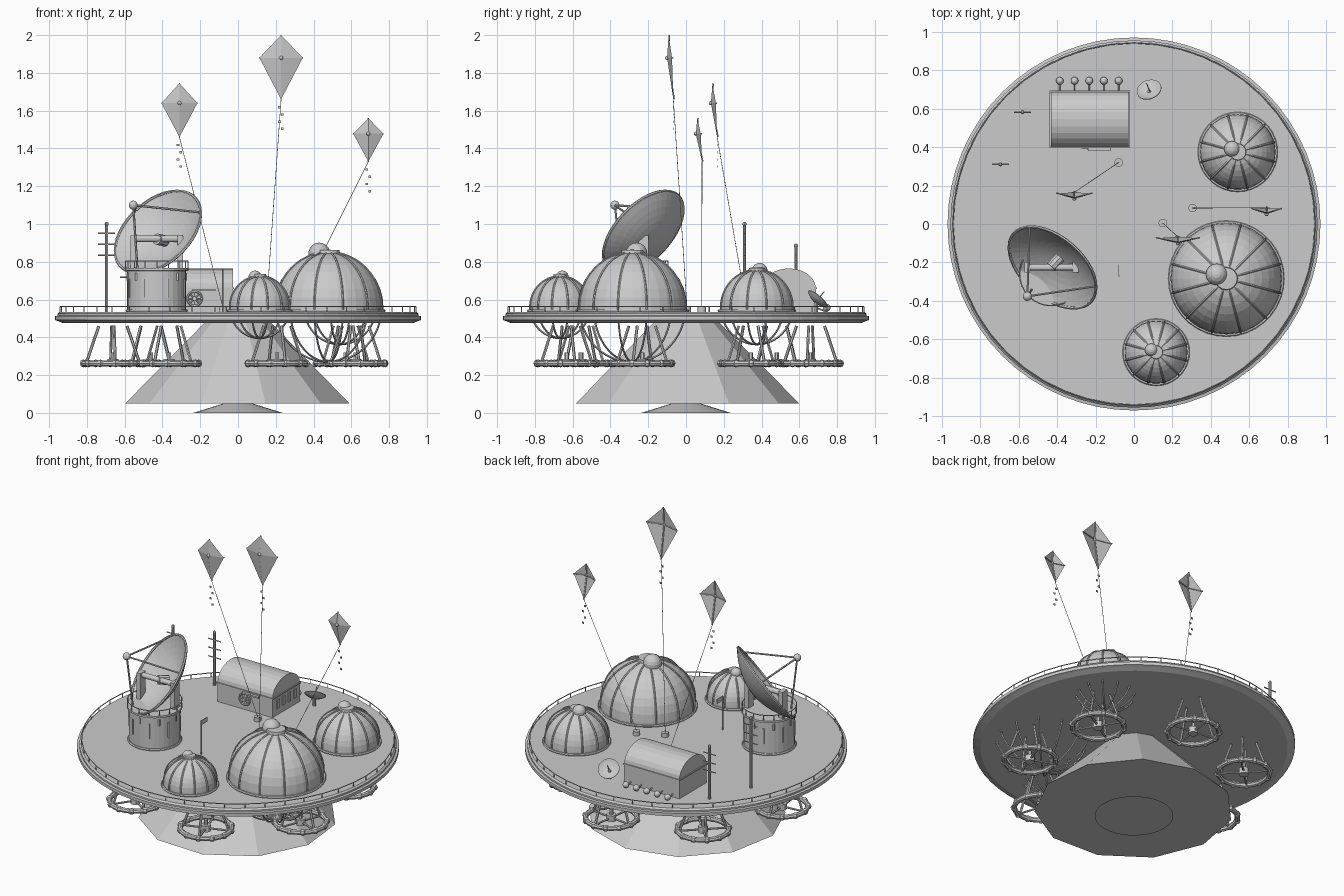
import bpy, bmesh, math
from math import sin, cos, pi, tau
from mathutils import Vector, Matrix

if "Cube" in bpy.data.objects:
    bpy.data.objects.remove(bpy.data.objects["Cube"])

GREY = bpy.data.materials.new("plain grey")
GREY.use_nodes = True
GREY.diffuse_color = (0.6, 0.6, 0.6, 1)
GREY.node_tree.nodes["Principled BSDF"].inputs["Base Color"].default_value = (0.6, 0.6, 0.6, 1)
DECK = 0.535


class Part:
    """Collects shapes into one named object."""

    def __init__(self, name):
        self.name, self.bm = name, bmesh.new()

    def rod(self, a, b, r, sides=6, r2=None):
        a, b = Vector(a), Vector(b)
        d = b - a
        m = Matrix.Translation((a + b) / 2) @ d.to_track_quat('Z', 'Y').to_matrix().to_4x4()
        bmesh.ops.create_cone(self.bm, cap_ends=True, segments=sides, radius1=r,
                              radius2=r if r2 is None else r2, depth=d.length, matrix=m)

    def box(self, loc, size):
        m = Matrix.Translation(loc) @ Matrix.Diagonal((*size, 1))
        bmesh.ops.create_cube(self.bm, size=1, matrix=m)

    def ball(self, loc, r, segs=14):
        bmesh.ops.create_uvsphere(self.bm, u_segments=segs, v_segments=segs // 2 + 1,
                                  radius=r, matrix=Matrix.Translation(loc))

    def lathe(self, profile, segs, m=Matrix(), phase=0.0):
        rings = []
        for r, z in profile:
            n = 1 if r == 0 else segs
            rings.append([self.bm.verts.new(m @ Vector((r * cos(phase + tau * i / segs),
                          r * sin(phase + tau * i / segs), z))) for i in range(n)])
        for lo, hi in zip(rings, rings[1:]):
            for i in range(segs):
                j = (i + 1) % segs
                f = [lo[i % len(lo)], lo[j % len(lo)], hi[j % len(hi)], hi[i % len(hi)]]
                self.bm.faces.new(list(dict.fromkeys(f)))

    def hoop(self, R, r, m=Matrix(), segs=32, sides=6):
        prof = [(R + r * cos(tau * k / sides), r * sin(tau * k / sides)) for k in range(sides)]
        self.lathe(prof + prof[:1], segs, m)

    def face(self, points):
        self.bm.faces.new([self.bm.verts.new(p) for p in points])

    def done(self):
        bmesh.ops.remove_doubles(self.bm, verts=self.bm.verts, dist=0.00005)
        bmesh.ops.recalc_face_normals(self.bm, faces=self.bm.faces)
        me = bpy.data.meshes.new(self.name)
        self.bm.to_mesh(me)
        self.bm.free()
        me.materials.append(GREY)
        bpy.context.collection.objects.link(bpy.data.objects.new(self.name, me))


def at(x, y, z=0.0):
    return Matrix.Translation((x, y, z))


def facing(loc, normal):
    return Matrix.Translation(loc) @ Vector(normal).to_track_quat('Z', 'Y').to_matrix().to_4x4()


# Platform, underside cone and foot
p = Part("platform")
p.lathe([(0, .475), (.925, .475), (.955, .487), (.97, .492), (.97, .512), (.955, .515),
         (.955, .525), (.945, DECK), (0, DECK)], 64)
p.done()
p = Part("lower_cone")
p.lathe([(0, .05), (.6, .05), (.165, .49), (0, .49)], 11, phase=math.radians(-10.5))
p.done()
p = Part("foot")
p.lathe([(0, 0), (.237, 0), (.06, .055), (0, .055)], 32)
p.done()

# Edge railing
p = Part("railing")
p.hoop(.942, .003, at(0, 0, .562), 48)
for i in range(48):
    x, y = .942 * cos(tau * i / 48), .942 * sin(tau * i / 48)
    p.rod((x, y, .53), (x, y, .562), .003)
p.done()

# Hanging thruster rings
for k in range(7):
    a = math.radians(31) + tau * k / 7
    cx, cy = .665 * cos(a), .665 * sin(a)
    p = Part(f"thruster_ring_{k + 1}")
    p.hoop(.155, .016, at(cx, cy, .262), 32, 8)
    p.lathe([(0, .245), (.03, .245), (.03, .285), (0, .285)], 12, at(cx, cy))
    p.rod((cx, cy, .28), (cx, cy, .32), .012)
    for i in range(12):
        u = Vector((cos(a + tau * i / 12), sin(a + tau * i / 12), 0))
        c = Vector((cx, cy, 0))
        p.ball(c + u * .158 + Vector((0, 0, .262)), .021, 6)
        if i % 3 == 0:
            p.rod(c + Vector((0, 0, .262)), c + u * .15 + Vector((0, 0, .262)), .007)
            p.rod(c + u * .14 + Vector((0, 0, .27)), c + u * .075 + Vector((0, 0, .46)), .008)
    p.done()

# Ribbed domes with cage ribs running on beneath the platform
for name, x, y, r, cap, off in (("large_dome", .48, -.284, .29, .057, (-.05, .022)),
                                ("front_dome", .115, -.667, .163, .034, (-.025, .012)),
                                ("rear_dome", .54, .375, .196, .042, (-.03, .015))):
    zc = .56
    p = Part(name)
    p.lathe([(r, DECK - .005)] + [(r * cos(pi / 2 * i / 9), zc + r * sin(pi / 2 * i / 9))
                                  for i in range(9)] + [(0, zc + r)], 36, at(x, y))
    p.hoop(r + .004, .008, at(x, y, DECK + .005), 36)
    p.done()
    p = Part(name + "_ribs")
    for i in range(6):
        m = at(x, y, zc) @ Matrix.Rotation(pi * (i + .5) / 6, 4, 'Z') @ Matrix.Rotation(pi / 2, 4, 'X')
        p.hoop(r + .001, .0055, m, 48, 5)
    p.done()
    p = Part(name + "_cap")
    p.ball((x + off[0], y + off[1], zc + r - cap * .1), cap, 16)
    p.lathe([(cap * 1.1, zc + r - .02), (cap, zc + r + .012), (0, zc + r + .014)], 16, at(x, y))
    p.done()

# Tower under the big dish
TX, TY = -.43, -.26
p = Part("dish_tower")
p.lathe([(.155, DECK - .005), (.155, .75), (.168, .755), (.168, .768), (0, .768)], 32, at(TX, TY))
p.hoop(.157, .008, at(TX, TY, DECK + .005))
for i in range(16):
    u = Vector((cos(tau * i / 16), sin(tau * i / 16), 0))
    q = Vector((TX, TY, 0)) + u * .155
    p.box(q + Vector((0, 0, .66 if i % 2 else .72)), (.01, .01, .1 if i % 2 else .04))
    q += u * .01
    p.rod(q + Vector((0, 0, .76)), q + Vector((0, 0, .803)), .003)
p.hoop(.165, .003, at(TX, TY, .803))
p.done()
p = Part("dish_yoke")
for x in (-.555, -.305):
    p.box((x, -.225, .85), (.03, .055, .18))
p.rod((-.56, -.225, .922), (-.29, -.225, .922), .017, 12)
p.rod((-.43, -.225, .92), (-.385, -.175, .91), .03, 10)
p.done()

# Big dish with rim, tripod and feed
n = Vector((-.53, -.61, .58)).normalized()
c = Vector((-.424, -.226, .957))
m = facing(c, n)
R, depth = .268, .095
bowl = [(R * i / 8, depth * ((i / 8) ** 2 - 1)) for i in range(9)]
p = Part("big_dish")
p.lathe(bowl + [(r, z - .008) for r, z in reversed(bowl)], 40, m)
p.hoop(R, .008, m, 40)
p.done()
p = Part("dish_feed")
feed = m @ Vector((0, 0, .245))
for i in range(3):
    t = tau * i / 3 + .5
    p.rod(m @ Vector((R * cos(t), R * sin(t), 0)), feed, .006)
p.ball(feed, .024)
p.done()

# Barrel-roofed hangar
HX, HY, W, D = -.23, .545, .405, .285
arch = [(-D / 2, DECK - .005), (-D / 2, .66)]
arch += [(-D / 2 * cos(pi * i / 12), .66 + .105 * sin(pi * i / 12)) for i in range(1, 12)]
arch += [(D / 2, .66), (D / 2, DECK - .005)]
p = Part("hangar")
ends = [[p.bm.verts.new((HX + s * W / 2, HY + y, z)) for y, z in arch] for s in (-1, 1)]
for e in ends:
    p.bm.faces.new(e)
for i in range(len(arch)):
    j = (i + 1) % len(arch)
    p.bm.faces.new((ends[0][i], ends[0][j], ends[1][j], ends[1][i]))
p.box((HX, HY, .66), (W + .012, D + .012, .008))
p.done()
p = Part("hangar_fittings")
fan = facing((HX, HY - D / 2 - .005, .605), (0, -1, 0))
p.hoop(.038, .006, fan, 20)
p.lathe([(.012, 0), (.012, .012), (0, .012)], 10, fan)
for i in range(8):
    p.rod(fan.translation, fan @ Vector((.038 * cos(tau * i / 8), .038 * sin(tau * i / 8), 0)), .004)
p.box((HX + .05, HY - D / 2 - .012, .65), (.12, .02, .01))
for i in range(4):
    p.box((HX + W / 2 + .003, HY - .09 + .06 * i, .61), (.008, .025, .06))
p.done()
p = Part("gas_tanks")
for i in range(5):
    p.ball((-.386 + .0765 * i, .745, DECK + .022), .02)
    p.rod((-.386 + .0765 * i, .745, DECK), (-.386 + .0765 * i, .69, DECK + .022), .004)
p.done()

# Small dish
m = facing((.078, .70, .605), (-.25, .62, .72))
bowl = [(.066 * i / 5, .022 * ((i / 5) ** 2 - 1)) for i in range(6)]
p = Part("small_dish")
p.lathe(bowl + [(r, z - .004) for r, z in reversed(bowl)], 24, m)
p.rod(m @ Vector((0, 0, -.022)), m @ Vector((0, 0, .05)), .003)
p.rod((.078, .69, DECK - .005), (.078, .69, .59), .01, 8)
p.done()

# Aerial masts and flag
for k, (x, y, top) in enumerate(((-.695, .31, 1.0), (-.58, .582, .885))):
    p = Part(f"mast_{k + 1}")
    p.rod((x, y, DECK - .005), (x, y, top), .008, 8)
    p.ball((x, y, top), .011, 8)
    for i in range(3):
        p.rod((x - .045, y, top - .05 - .058 * i), (x + .045, y, top - .05 - .058 * i), .004)
    p.done()
p = Part("flag")
p.rod((-.08, -.27, DECK - .005), (-.08, -.27, .76), .004)
p.box((-.08, -.24, .745), (.003, .06, .03))
p.done()

# Kites: centre at the crossing, half width, height above and below, then the anchor
for k, (x, y, z, w, up, down, ax, ay) in enumerate((
        (-.31, .15, 1.64, .095, .105, .18, -.08, .32),
        (.228, -.082, 1.88, .115, .12, .22, .15, .005),
        (.69, .07, 1.478, .08, .082, .148, .305, .083))):
    mid, top, low = Vector((x, y - .018, z)), Vector((x, y - .01, z + up)), Vector((x, y + .015, z - down))
    left, right = Vector((x - w, y + .008, z)), Vector((x + w, y + .008, z))
    p = Part(f"kite_{k + 1}")
    ring = [top, right, low, left]
    for a, b in zip(ring, ring[1:] + ring[:1]):
        p.face((mid, a, b))
    back = Vector((0, .004, 0))
    for a in ring:
        p.rod(mid + back, a + back, .004)
    p.ball(mid, .011, 10)
    for i in range(4):
        p.box((x + (.007 if i % 2 else -.008), y + .015, z - down - .042 - .038 * i), (.014, .004, .012))
    p.done()
    p = Part(f"kite_line_{k + 1}")
    p.rod(low, (ax, ay, .56), .0017, 5)
    p.rod((ax, ay, DECK - .005), (ax, ay, .562), .022, 14)
    p.done()
